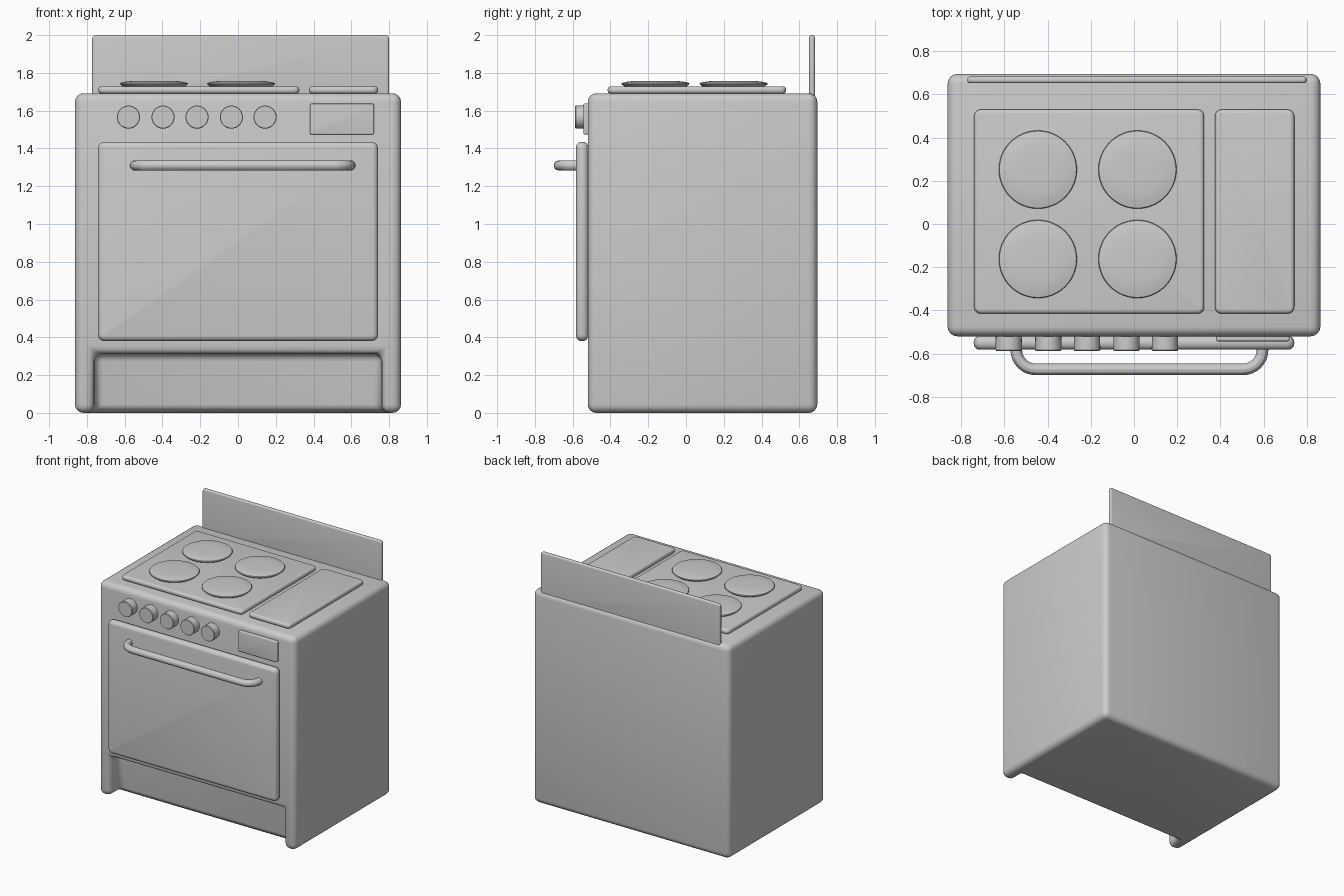
import bpy, bmesh, math
from mathutils import Vector

if "Cube" in bpy.data.objects:
    bpy.data.objects.remove(bpy.data.objects["Cube"])


def finish(bm, name):
    bmesh.ops.recalc_face_normals(bm, faces=bm.faces)
    me = bpy.data.meshes.new(name)
    bm.to_mesh(me)
    bm.free()
    me.shade_smooth()
    me.set_sharp_from_angle(angle=math.radians(35))
    ob = bpy.data.objects.new(name, me)
    bpy.context.scene.collection.objects.link(ob)
    return ob


def bevel_sharp(bm, width, segments=4):
    edges = [e for e in bm.edges if len(e.link_faces) == 2 and e.calc_face_angle() > math.radians(40)]
    bmesh.ops.bevel(bm, geom=edges, offset=width, segments=segments, profile=0.5,
                    affect='EDGES', clamp_overlap=True)


def box(name, lo, hi, edge=0.0, corner=0.0, axis=2):
    """Box with optional corner rounding (edges along axis) and edge rounding."""
    bm = bmesh.new()
    bmesh.ops.create_cube(bm, size=1)
    lo, hi = Vector(lo), Vector(hi)
    for v in bm.verts:
        v.co = Vector([(lo[i] + hi[i]) / 2 + v.co[i] * (hi[i] - lo[i]) for i in range(3)])
    if corner:
        along = [e for e in bm.edges
                 if abs((e.verts[0].co - e.verts[1].co).normalized()[axis]) > 0.9]
        bmesh.ops.bevel(bm, geom=along, offset=corner, segments=4, profile=0.5, affect='EDGES')
    if edge:
        bevel_sharp(bm, edge)
    return finish(bm, name)


def lathe(name, profile, centre, forward=False, steps=48):
    """Spin (radius, height) points around z, or around -y when forward."""
    bm = bmesh.new()
    rings = []
    for r, h in profile:
        ring = []
        for i in range(steps):
            a = 2 * math.pi * i / steps
            x, y = r * math.cos(a), r * math.sin(a)
            ring.append(bm.verts.new(Vector(centre) + (Vector((x, -h, y)) if forward else Vector((x, y, h)))))
        rings.append(ring)
    for a, b in zip(rings, rings[1:]):
        for i in range(steps):
            j = (i + 1) % steps
            bm.faces.new((a[i], a[j], b[j], b[i]))
    bm.faces.new(rings[0])
    bm.faces.new(rings[-1])
    return finish(bm, name)


# Oven body with a toe-kick recess cut into the front
body = box("oven_body", (-0.863, -0.52, 0), (0.863, 0.695, 1.692))
cutter = box("toe_kick_cutter", (-0.76, -0.8, -0.2), (0.76, -0.40, 0.315))
cutter.hide_render = True
mod = body.modifiers.new("toe_kick", 'BOOLEAN')
mod.operation = 'DIFFERENCE'
mod.object = cutter
bpy.context.view_layer.objects.active = body
bpy.ops.object.modifier_apply(modifier=mod.name)
bpy.data.objects.remove(cutter)
bm = bmesh.new()
bm.from_mesh(body.data)
bpy.data.objects.remove(body)
bevel_sharp(bm, 0.045)
finish(bm, "oven_body")

# Back splash panel
box("backsplash", (-0.772, 0.652, 1.60), (0.80, 0.682, 2.0), edge=0.012, corner=0.02, axis=1)

# Cooktop plates
box("burner_plate", (-0.74, -0.415, 1.69), (0.325, 0.53, 1.729), edge=0.017, corner=0.03)
box("side_plate", (0.375, -0.415, 1.69), (0.742, 0.53, 1.729), edge=0.017, corner=0.03)

# Burners
burner = [(0.155, 1.72), (0.17, 1.732), (0.181, 1.742), (0.178, 1.747), (0.15, 1.753), (0.12, 1.757), (0.06, 1.758)]
for x in (-0.445, 0.016):
    for y in (-0.162, 0.252):
        lathe("burner", burner, (x, y, 0))

# Control knobs
for x in (-0.58, -0.397, -0.217, -0.035, 0.143):
    lathe("control_knob", [(0.06, 0.51), (0.061, 0.583), (0.058, 0.587)], (x, 0, 1.566), forward=True)

# Display panel
box("display_panel", (0.38, -0.543, 1.473), (0.72, -0.51, 1.637), edge=0.007, corner=0.01, axis=1)

# Oven door
box("oven_door", (-0.742, -0.582, 0.38), (0.742, -0.518, 1.435), edge=0.028, corner=0.035, axis=1)

# Door handle: swept tube with rounded turns
left, right, out, rad = -0.545, 0.595, -0.673, 0.09
path = [(left, -0.56)]
for cx, start in ((left + rad, math.pi), (right - rad, 1.5 * math.pi)):
    for i in range(9):
        a = start + i * math.pi / 16
        path.append((cx + rad * math.cos(a), out + rad + rad * math.sin(a)))
path.append((right, -0.56))
curve = bpy.data.curves.new("handle_path", 'CURVE')
curve.dimensions = '3D'
spline = curve.splines.new('POLY')
spline.points.add(len(path) - 1)
for p, (x, y) in zip(spline.points, path):
    p.co = (x, y, 1.31, 1)
curve.bevel_depth = 0.027
curve.bevel_resolution = 4
curve.use_fill_caps = True
handle = bpy.data.objects.new("door_handle", curve)
bpy.context.scene.collection.objects.link(handle)
bpy.ops.object.select_all(action='DESELECT')
handle.select_set(True)
bpy.context.view_layer.objects.active = handle
bpy.ops.object.convert(target='MESH')
bpy.ops.object.shade_smooth_by_angle()
